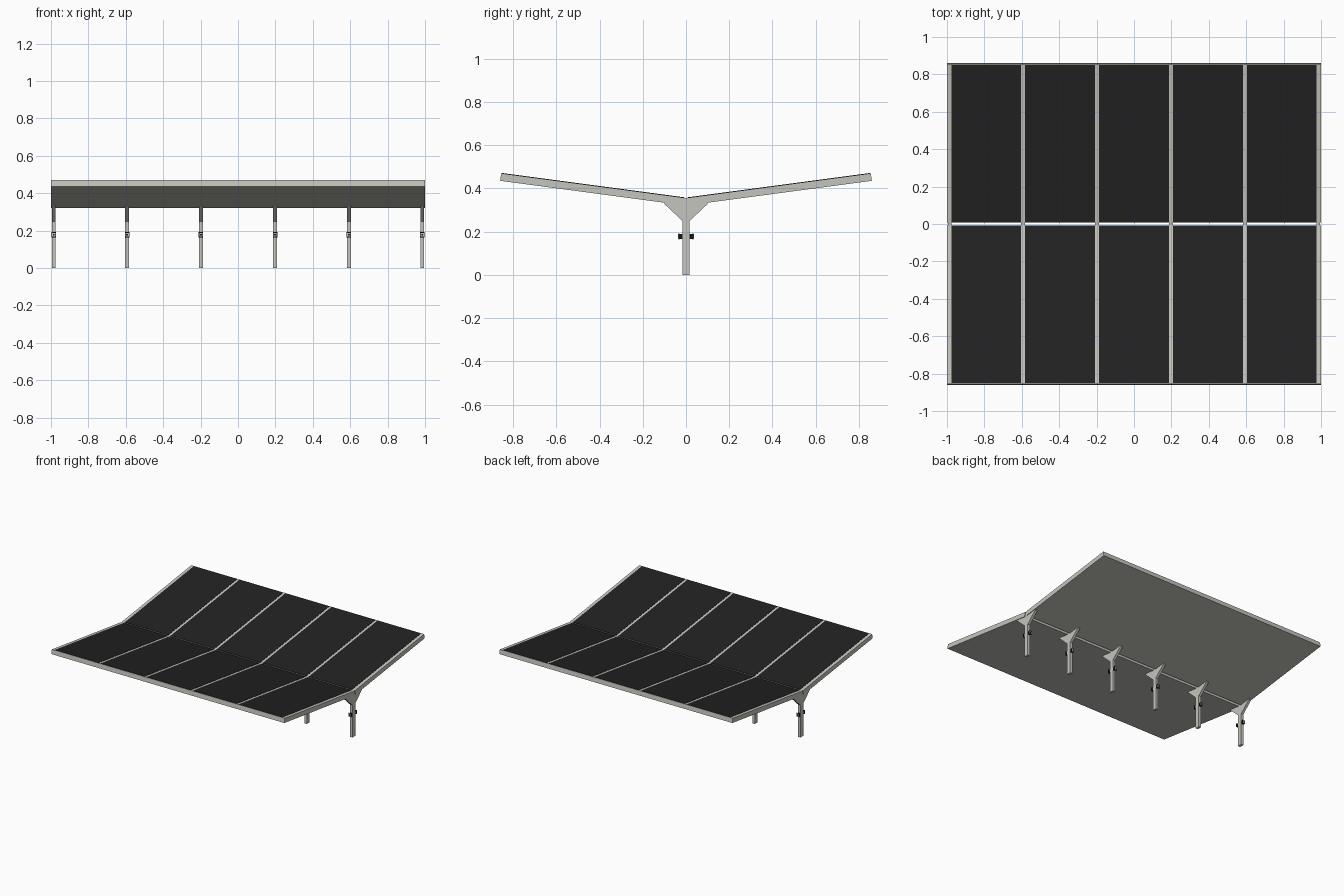
import bpy
import bmesh
from math import atan2, cos, sin

cube = bpy.data.objects.get("Cube")
if cube:
    bpy.data.objects.remove(cube, do_unlink=True)


def material(name, rgb, rough=0.6):
    m = bpy.data.materials.new(name)
    m.use_nodes = True
    m.diffuse_color = (*rgb, 1)
    bsdf = m.node_tree.nodes["Principled BSDF"]
    bsdf.inputs["Base Color"].default_value = (*rgb, 1)
    bsdf.inputs["Roughness"].default_value = rough
    return m


METAL = material("pale_metal", (0.56, 0.56, 0.52))
PANEL = material("dark_panel", (0.016, 0.016, 0.016))
BLACK = material("black_fitting", (0.008, 0.008, 0.008))


def prism(name, profile, x0, x1, mat):
    """Extrude a (y, z) outline along x."""
    bm = bmesh.new()
    face = bm.faces.new([bm.verts.new((x0, y, z)) for y, z in profile])
    out = bmesh.ops.extrude_face_region(bm, geom=[face])
    moved = [g for g in out["geom"] if isinstance(g, bmesh.types.BMVert)]
    bmesh.ops.translate(bm, verts=moved, vec=(x1 - x0, 0, 0))
    bmesh.ops.recalc_face_normals(bm, faces=bm.faces)
    mesh = bpy.data.meshes.new(name)
    bm.to_mesh(mesh)
    bm.free()
    mesh.materials.append(mat)
    obj = bpy.data.objects.new(name, mesh)
    bpy.context.collection.objects.link(obj)
    return obj


def box(name, x, y, z, sx, sy, sz, mat):
    a, b = sy / 2, sz / 2
    outline = [(y - a, z - b), (y + a, z - b), (y + a, z + b), (y - a, z + b)]
    return prism(name, outline, x - sx / 2, x + sx / 2, mat)


# Roof slope: distance along the slope and height above it -> (y, z)
RIDGE, TIP_Y, TIP_Z = 0.357, 0.855, 0.471
ANGLE = atan2(TIP_Z - RIDGE, TIP_Y)
LENGTH = TIP_Y / cos(ANGLE)
THICK = 0.036


def slope(side, along, up):
    y = along * cos(ANGLE) - up * sin(ANGLE)
    return side * y, RIDGE + along * sin(ANGLE) + up * cos(ANGLE)


def slope_rect(side, a0, a1, u0, u1):
    return [slope(side, a, u) for a, u in ((a0, u0), (a1, u0), (a1, u1), (a0, u1))]


POSTS = [-0.985, -0.593, -0.198, 0.198, 0.593, 0.985]
HALF = 0.01

for side, word in ((-1, "front"), (1, "back")):
    # Roof wing, leaving a narrow open slot along the valley
    prism(word + "_wing", slope_rect(side, 0.007, LENGTH, -THICK, -0.001), -1, 1, METAL)
    # Dark panels between the rafter strips
    for i in range(len(POSTS) - 1):
        prism(f"{word}_panel_{i + 1}", slope_rect(side, 0.007, LENGTH - 0.004, -0.002, 0.001),
              POSTS[i] + HALF, POSTS[i + 1] - HALF, PANEL)

for i, x in enumerate(POSTS, 1):
    # Post flaring into the gusset that carries both wings
    right = [(0.017, 0), (0.017, 0.25), (0.1, 0.328), slope(1, 0.1, -0.002)]
    left = [(-y, z) for y, z in reversed(right)]
    prism(f"post_{i}", right + [(0, RIDGE - 0.001)] + left, x - HALF, x + HALF, METAL)
    # Fittings on the front and back of each post
    for side, word in ((-1, "front"), (1, "back")):
        box(f"{word}_fitting_{i}", x, side * 0.024, 0.178, 0.018, 0.016, 0.022, BLACK)
        box(f"{word}_fitting_flange_{i}", x, side * 0.033, 0.178, 0.024, 0.004, 0.028, BLACK)
        box(f"{word}_fitting_plate_{i}", x, side * 0.0355, 0.178, 0.018, 0.001, 0.021, METAL)
        box(f"{word}_fitting_lens_{i}", x, side * 0.0365, 0.178, 0.009, 0.001, 0.01, BLACK)
